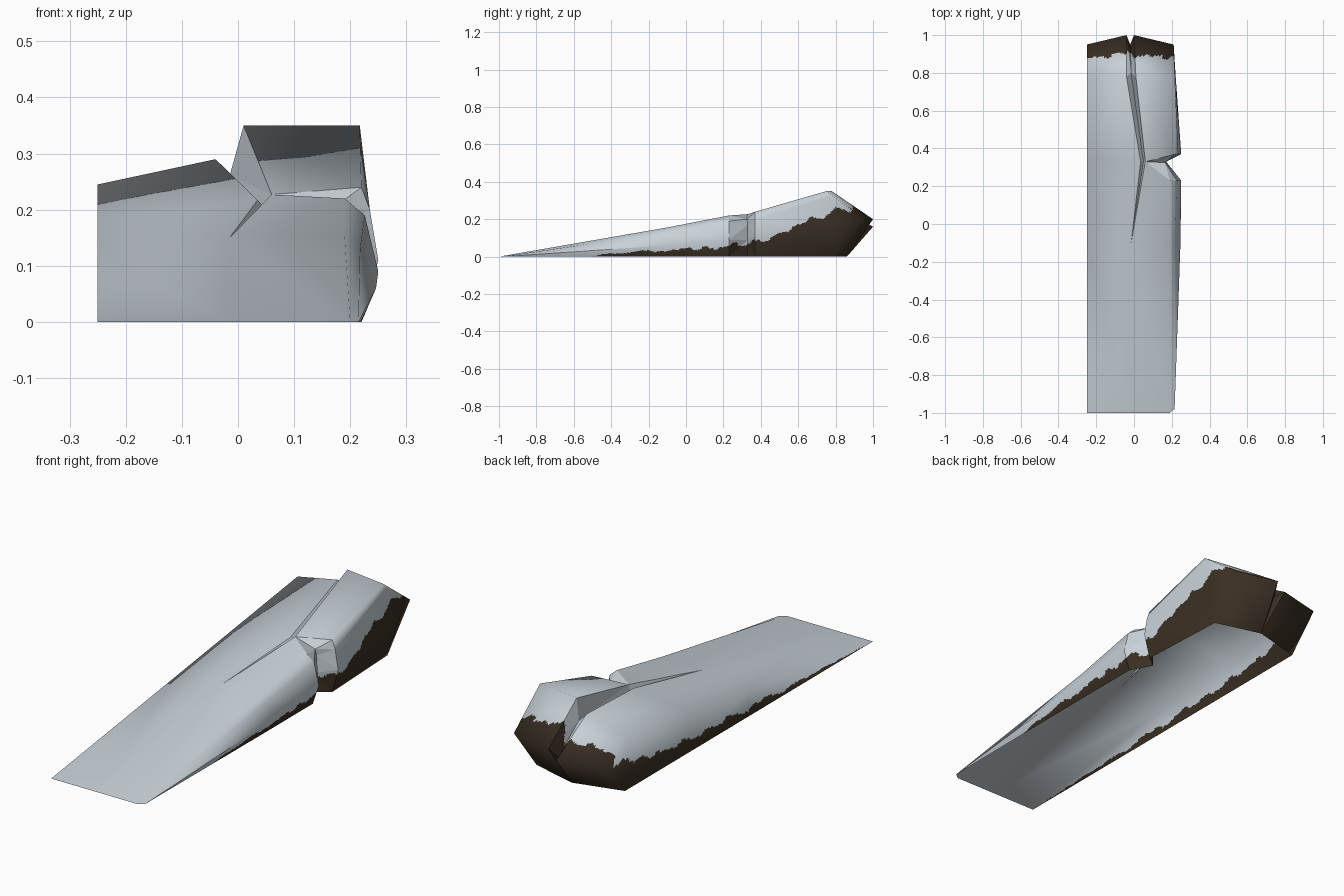
import bpy, bmesh
from mathutils import Vector, noise

if "Cube" in bpy.data.objects:
    bpy.data.objects.remove(bpy.data.objects["Cube"])


def material(name, rgb):
    m = bpy.data.materials.new(name)
    m.diffuse_color = (*rgb, 1)
    m.use_nodes = True
    m.node_tree.nodes["Principled BSDF"].inputs["Base Color"].default_value = m.diffuse_color
    return m


ICE = material("pale_ice", (0.58, 0.64, 0.69))
EARTH = material("dark_earth", (0.042, 0.029, 0.017))

# Left half: each row runs wall bottom -> wall top -> crack lip
LEFT = [
    [(-.25, -1, 0), (-.25, -1, 0), (-.02, -1, 0)],
    [(-.25, -.1, 0), (-.25, -.1, .123), (-.015, -.1, .15)],
    [(-.25, .33, 0), (-.25, .33, .182), (.035, .33, .217)],
    [(-.25, .8, 0), (-.25, .79, .245), (-.04, .78, .29)],
    [(-.25, .8, 0), (-.25, .95, .16), (-.04, 1, .16)],
    [(-.25, .8, 0), (-.25, .8, 0), (-.02, .86, 0)],
]
# Right half: each row runs crack lip -> shoulder -> bulging wall -> wall bottom
RIGHT_FRONT = [
    [(-.02, -1, 0), (.19, -1, 0), (.2, -.99, 0), (.215, -.98, 0), (.215, -.97, 0)],
    [(-.015, -.1, .15), (.19, -.1, .156), (.218, -.1, .13), (.246, -.1, .06), (.22, -.1, 0)],
    [(.06, .33, .227), (.19, .23, .22), (.226, .23, .19), (.25, .23, .09), (.22, .23, 0)],
]
RIGHT_REAR = [
    [(.06, .33, .227), (.22, .37, .24), (.235, .37, .2), (.25, .37, .11), (.22, .37, 0)],
    [(.01, .78, .35), (.217, .75, .35), (.217, .77, .32), (.22, .79, .17), (.2, .8, 0)],
    [(0, 1, .2), (.21, .95, .2), (.21, .95, .2), (.21, .95, .2), (.2, .8, 0)],
    [(-.02, .86, 0), (.2, .8, 0), (.2, .8, 0), (.2, .8, 0), (.2, .8, 0)],
]
# Crack floor from its front tip to the back notch
FLOOR = [(-.015, -.1, .15), (.05, .33, .2), (-.015, .8, .26), (-.02, .95, .15), (-.02, .86, 0)]
LEFT_LIP = [row[2] for row in LEFT[1:]]
RIGHT_LIP = [RIGHT_FRONT[1][0]] + [row[0] for row in RIGHT_REAR]
# Side notch: front lip, valley, rear lip
VALLEY = [(.06, .33, .227), (.165, .325, .2), (.168, .33, .17), (.17, .33, .09), (.165, .33, 0)]
NOTCH = [RIGHT_FRONT[2], VALLEY, RIGHT_REAR[0]]

RIGHT_LIMIT = [(-.65, -.02), (-.4, .018), (-.1, .035), (.2, .06), (.4, .085), (.6, .165), (.8, .25), (1, .25)]
LEFT_LIMIT = [(-1, .0), (-.4, .025), (.2, .05), (.6, .085), (.8, .14), (1, .16)]


def lookup(table, t):
    if t <= table[0][0]:
        return table[0][1]
    for (a, va), (b, vb) in zip(table, table[1:]):
        if t <= b:
            return va + (vb - va) * (t - a) / (b - a)
    return table[-1][1]


def is_earth(p):
    """Ragged earth along the base of the walls and over the back end."""
    rag = .03 * noise.noise(p * 13) + .014 * noise.noise(p * 45)
    limit = lookup(RIGHT_LIMIT if p.x > .12 else LEFT_LIMIT, p.y)
    return p.y > .895 + rag or (limit > 0 and p.z < limit + rag * min(1, limit / .05))


def shell(name, grids, smooth, size=.017):
    """Skin grids of points, refine the faces, keep the broad smooth shading."""
    bm = bmesh.new()
    for grid in grids:
        rows = [[bm.verts.new(p) for p in row] for row in grid]
        for a, b in zip(rows, rows[1:]):
            for i in range(len(a) - 1):
                bm.faces.new((a[i], a[i + 1], b[i + 1], b[i]))
    bmesh.ops.remove_doubles(bm, verts=bm.verts, dist=1e-5)
    bmesh.ops.triangulate(bm, faces=bm.faces)
    bm.normal_update()
    layer = bm.verts.layers.float_vector.new("broad_normal")
    for v in bm.verts:
        v[layer] = v.normal
    for _ in range(9):
        long_edges = [e for e in bm.edges if e.calc_length() > size]
        if not long_edges:
            break
        bmesh.ops.subdivide_edges(bm, edges=long_edges, cuts=1)
        bmesh.ops.triangulate(bm, faces=bm.faces)
    bm.normal_update()
    normals = []
    for v in bm.verts:
        n = Vector(v[layer])
        normals.append(n.normalized() if n.length > .01 else v.normal.copy())
    for f in bm.faces:
        f.smooth = smooth
        f.material_index = int(is_earth(f.calc_center_median()))
    bm.verts.layers.float_vector.remove(layer)
    me = bpy.data.meshes.new(name)
    bm.to_mesh(me)
    bm.free()
    me.materials.append(ICE)
    me.materials.append(EARTH)
    if smooth:
        me.normals_split_custom_set_from_vertices(normals)
    ob = bpy.data.objects.new(name, me)
    bpy.context.collection.objects.link(ob)
    return ob


# Open-bottomed slab, and the walls of the crack and side notch
shell("ice_slab", [LEFT, RIGHT_FRONT, RIGHT_REAR], True)
shell("crack_walls", [list(zip(LEFT_LIP, FLOOR, RIGHT_LIP))], False)
shell("notch_walls", [NOTCH], False)
